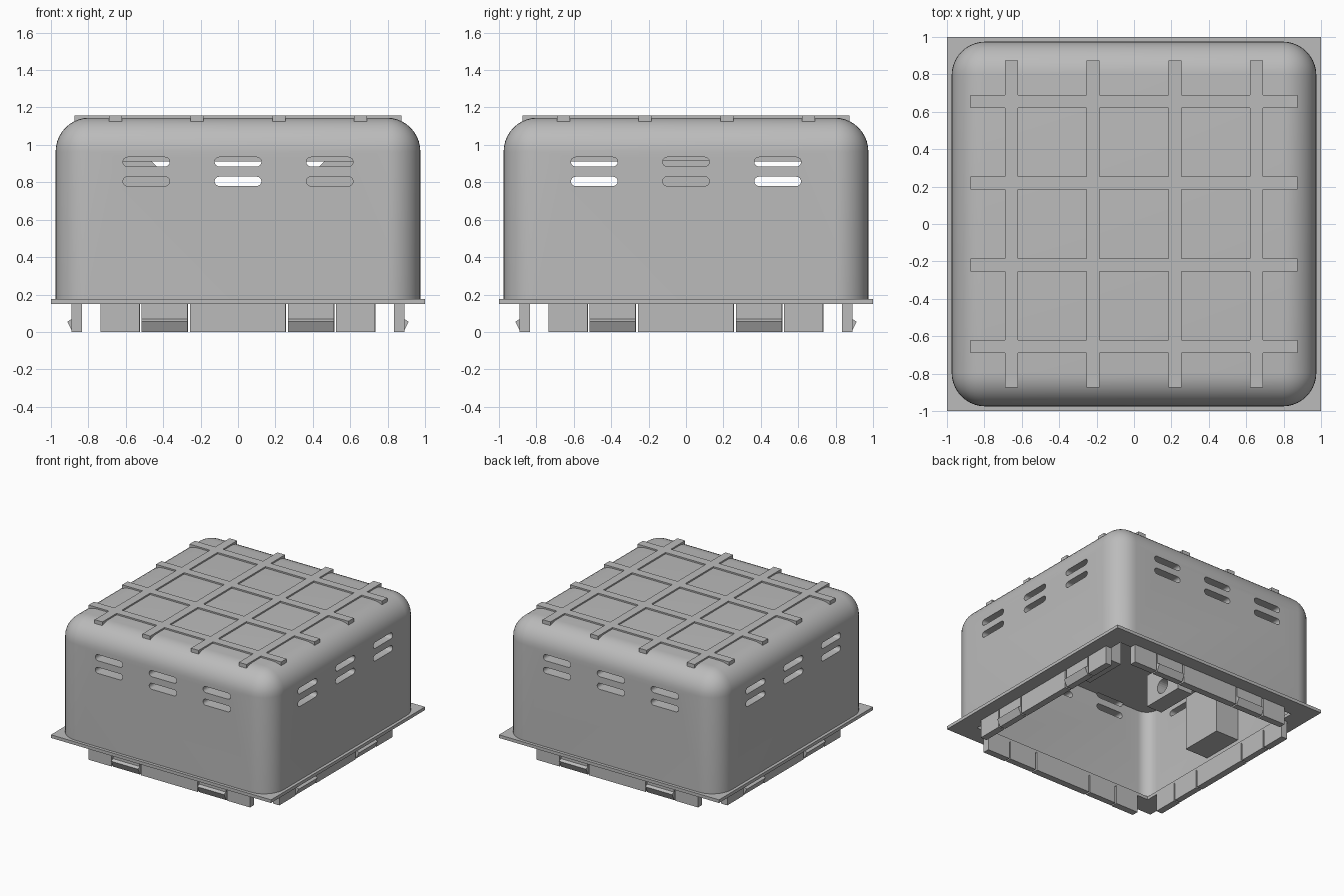
import bpy, bmesh, math
from mathutils import Matrix, Vector

if "Cube" in bpy.data.objects:
    bpy.data.objects.remove(bpy.data.objects["Cube"])

grey = bpy.data.materials.new("plastic grey")
grey.diffuse_color = (0.5, 0.5, 0.5, 1)
grey.use_nodes = True
grey.node_tree.nodes["Principled BSDF"].inputs["Base Color"].default_value = grey.diffuse_color


def make(name, bm):
    bmesh.ops.recalc_face_normals(bm, faces=bm.faces)
    me = bpy.data.meshes.new(name)
    bm.to_mesh(me)
    bm.free()
    me.materials.append(grey)
    ob = bpy.data.objects.new(name, me)
    bpy.context.collection.objects.link(ob)
    return ob


def add_box(bm, x0, x1, y0, y1, z0, z1):
    m = Matrix.Translation(((x0+x1)/2, (y0+y1)/2, (z0+z1)/2)) @ Matrix.Diagonal((x1-x0, y1-y0, z1-z0, 1))
    return bmesh.ops.create_cube(bm, size=1, matrix=m)["verts"]


def box(name, *dims):
    bm = bmesh.new()
    add_box(bm, *dims)
    return make(name, bm)


def add_prism(bm, pts):
    """Extrude a closed 3D outline: pts is (outline, offset)."""
    outline, off = pts
    face = bm.faces.new([bm.verts.new(p) for p in outline])
    ext = bmesh.ops.extrude_face_region(bm, geom=[face])["geom"]
    verts = [g for g in ext if isinstance(g, bmesh.types.BMVert)]
    bmesh.ops.translate(bm, verts=verts, vec=off)
    return verts


def rounded_box(name, h, z0, z1, r, top):
    bm = bmesh.new()
    add_box(bm, -h, h, -h, h, z0, z1)
    edges = [e for e in bm.edges
             if abs(e.verts[0].co.z - e.verts[1].co.z) > 0.1
             or (top and min(v.co.z for v in e.verts) > z1 - 0.01)]
    bmesh.ops.bevel(bm, geom=edges, offset=r, segments=10, profile=0.5, affect='EDGES')
    return make(name, bm)


def boolean(ob, other, op='DIFFERENCE'):
    mod = ob.modifiers.new("cut", 'BOOLEAN')
    mod.operation, mod.solver, mod.object = op, 'EXACT', other
    bpy.ops.object.select_all(action='DESELECT')
    bpy.context.view_layer.objects.active = ob
    ob.select_set(True)
    bpy.ops.object.modifier_apply(modifier=mod.name)
    bpy.data.objects.remove(other)


# Hollow cover with rounded top
cover = rounded_box("cover", 0.975, 0.17, 1.145, 0.18, True)
boolean(cover, rounded_box("cavity", 0.87, 0.0, 0.91, 0.1, False))

# Vent slots on all four sides
bm = bmesh.new()
for side in range(4):
    rot = Matrix.Rotation(side * math.pi / 2, 3, 'Z')
    for cx in (-0.49, 0, 0.49):
        for cz in (0.805, 0.909):
            outline = []
            for i in range(18):
                a = -math.pi / 2 + math.pi * (i if i < 9 else i - 1 + 1 - 1) / 8
                if i >= 9:
                    a = math.pi / 2 + math.pi * (i - 9) / 8
                sx = 0.1 if i < 9 else -0.1
                outline.append(rot @ Vector((cx + sx + 0.025*math.cos(a), -1.1, cz + 0.025*math.sin(a))))
            add_prism(bm, (outline, rot @ Vector((0, 0.245, 0))))
boolean(cover, make("slots", bm))
bpy.ops.object.select_all(action='DESELECT')
bpy.context.view_layer.objects.active = cover
cover.select_set(True)
bpy.ops.object.shade_smooth_by_angle(angle=math.radians(30))

# Square base flange with opening
flange = box("flange", -1, 1, -1, 1, 0.15, 0.176)
boolean(flange, box("opening", -0.84, 0.84, -0.84, 0.84, 0.0, 0.5))

# Grid of raised ribs on the roof
ribs = None
for p in (-0.655, -0.22, 0.22, 0.655):
    for bar in ((p-0.035, p+0.035, -0.875, 0.875), (-0.875, 0.875, p-0.035, p+0.035)):
        ob = box("roof_ribs", *bar, 1.12, 1.157)
        if ribs is None:
            ribs = ob
        else:
            boolean(ribs, ob, 'UNION')

# Skirt plates and snap clips under the flange
skirt, clips = bmesh.new(), bmesh.new()
hook = [(-0.835, 0), (-0.885, 0), (-0.913, 0.055), (-0.89, 0.068), (-0.89, 0.155), (-0.835, 0.155)]
for side in range(4):
    rot = Matrix.Rotation(side * math.pi / 2, 3, 'Z')
    for x0, x1 in ((-0.735, -0.527), (-0.257, 0.255), (0.525, 0.732)):
        verts = add_box(skirt, x0, x1, -0.89, -0.835, 0, 0.155)
        bmesh.ops.rotate(skirt, verts=verts, cent=(0, 0, 0), matrix=rot)
    for x0 in (-0.515, 0.268):
        add_prism(clips, ([rot @ Vector((x0, y, z)) for y, z in hook], rot @ Vector((0.245, 0, 0))))
make("skirt_plates", skirt)
make("snap_clips", clips)

# Inner brackets with sloped shoulders on the left and right walls
shape = [(0.9, 0.92), (0.47, 0.92), (0.28, 0.73), (0.28, 0.46), (0.42, 0.46),
         (0.42, 0.68), (0.66, 0.68), (0.66, 0.23), (0.9, 0.23)]
bm = bmesh.new()
for s in (-1, 1):
    add_prism(bm, ([(s*x, -0.18, z) for x, z in shape], (0, 0.36, 0)))
brackets = make("inner_brackets", bm)
bm = bmesh.new()
bmesh.ops.create_cone(bm, cap_ends=True, segments=24, radius1=0.06, radius2=0.06, depth=1.0,
                      matrix=Matrix.Translation((0, 0, 0.56)) @ Matrix.Rotation(math.pi/2, 4, 'Y'))
boolean(brackets, make("bracket_holes", bm))
